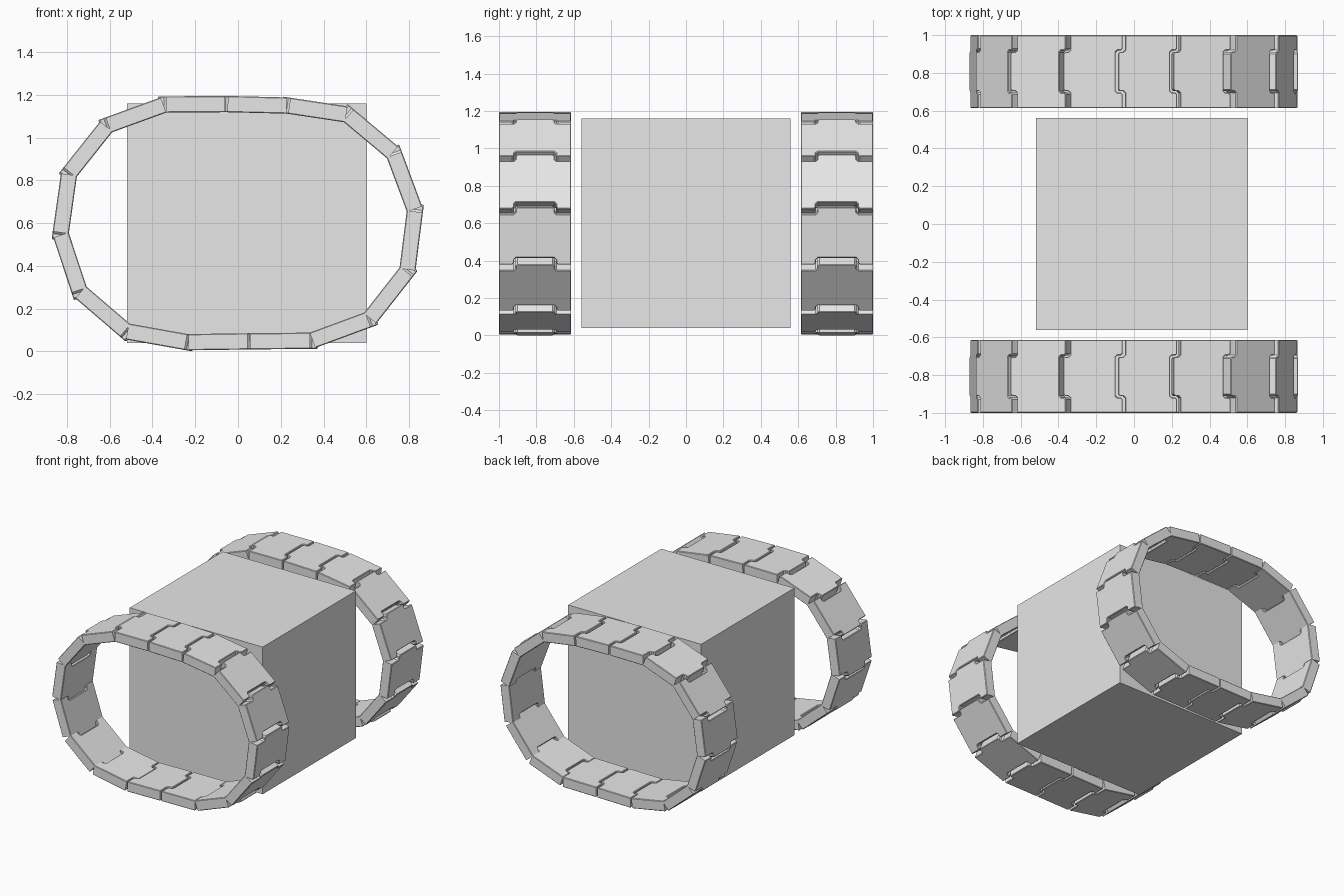
import bpy, bmesh
from mathutils import Vector

if "Cube" in bpy.data.objects:
    bpy.data.objects.remove(bpy.data.objects["Cube"])

grey = bpy.data.materials.new("light_grey")
grey.diffuse_color = (0.8, 0.8, 0.8, 1)
grey.use_nodes = True
grey.node_tree.nodes["Principled BSDF"].inputs["Base Color"].default_value = grey.diffuse_color


def add_object(name, bm):
    bmesh.ops.recalc_face_normals(bm, faces=bm.faces)
    mesh = bpy.data.meshes.new(name)
    bm.to_mesh(mesh)
    bm.free()
    mesh.materials.append(grey)
    obj = bpy.data.objects.new(name, mesh)
    bpy.context.collection.objects.link(obj)
    return obj


# Central hull block
bm = bmesh.new()
bmesh.ops.create_cube(bm, size=1.12)
bmesh.ops.translate(bm, verts=bm.verts, vec=(0.04, 0, 0.60))
add_object("hull_block", bm)

# Hinge points of the track loop (x, z), clockwise from the upper left
hinges = [(-.343, 1.155), (-.054, 1.157), (.234, 1.150), (.512, 1.108),
          (.729, .926), (.828, .660), (.792, .377), (.614, .150),
          (.343, .050), (.051, .047), (-.238, .043), (-.523, .094),
          (-.741, .281), (-.830, .550), (-.790, .833), (-.612, 1.057)]
hinges.reverse()

HALF_T, HALF_W, TONGUE, GAP = 0.038, 0.193, 0.037, 0.006


def tongue_edge(t, grow):
    """Stepped hinge edge across the link, from -y to +y."""
    a, b, c = 0.098 + grow, 0.108 + grow, 0.010
    half = [(HALF_W, t), (b + c, t), (b, t + c),
            (b, t + TONGUE - c), (a, t + TONGUE)]
    return [(u, -w) for w, u in half] + [(u, w) for w, u in reversed(half)]


def track_link(name, p, q, y):
    """Flat shoe from p to q, with a notch at p and a tongue at q."""
    along = Vector((q[0] - p[0], 0, q[1] - p[1]))
    length = along.length
    along.normalize()
    out = Vector((along.z, 0, -along.x))
    start = Vector((p[0], y, p[1]))
    outline = tongue_edge(GAP, 0.004) + tongue_edge(length - GAP, -0.004)[::-1]
    bm = bmesh.new()
    rings = []
    for h in (-HALF_T, HALF_T):
        rings.append([bm.verts.new(start + along * u + Vector((0, w, 0)) + out * h)
                      for u, w in outline])
        bm.faces.new(rings[-1])
    n = len(outline)
    for i in range(n):
        j = (i + 1) % n
        bm.faces.new((rings[0][i], rings[0][j], rings[1][j], rings[1][i]))
    bmesh.ops.recalc_face_normals(bm, faces=bm.faces)
    # Softened rims on the outer and inner faces
    rims = [e for e in bm.edges
            if abs((e.verts[0].co - e.verts[1].co).dot(out)) < 1e-4]
    bmesh.ops.bevel(bm, geom=rims, offset=0.004, segments=1,
                    affect='EDGES', clamp_overlap=True)
    add_object(name, bm)


# Two mirrored tracks
for side, y in (("right", -0.807), ("left", 0.807)):
    for i, p in enumerate(hinges):
        track_link(f"{side}_track_link_{i + 1}", p, hinges[(i + 1) % len(hinges)], y)
